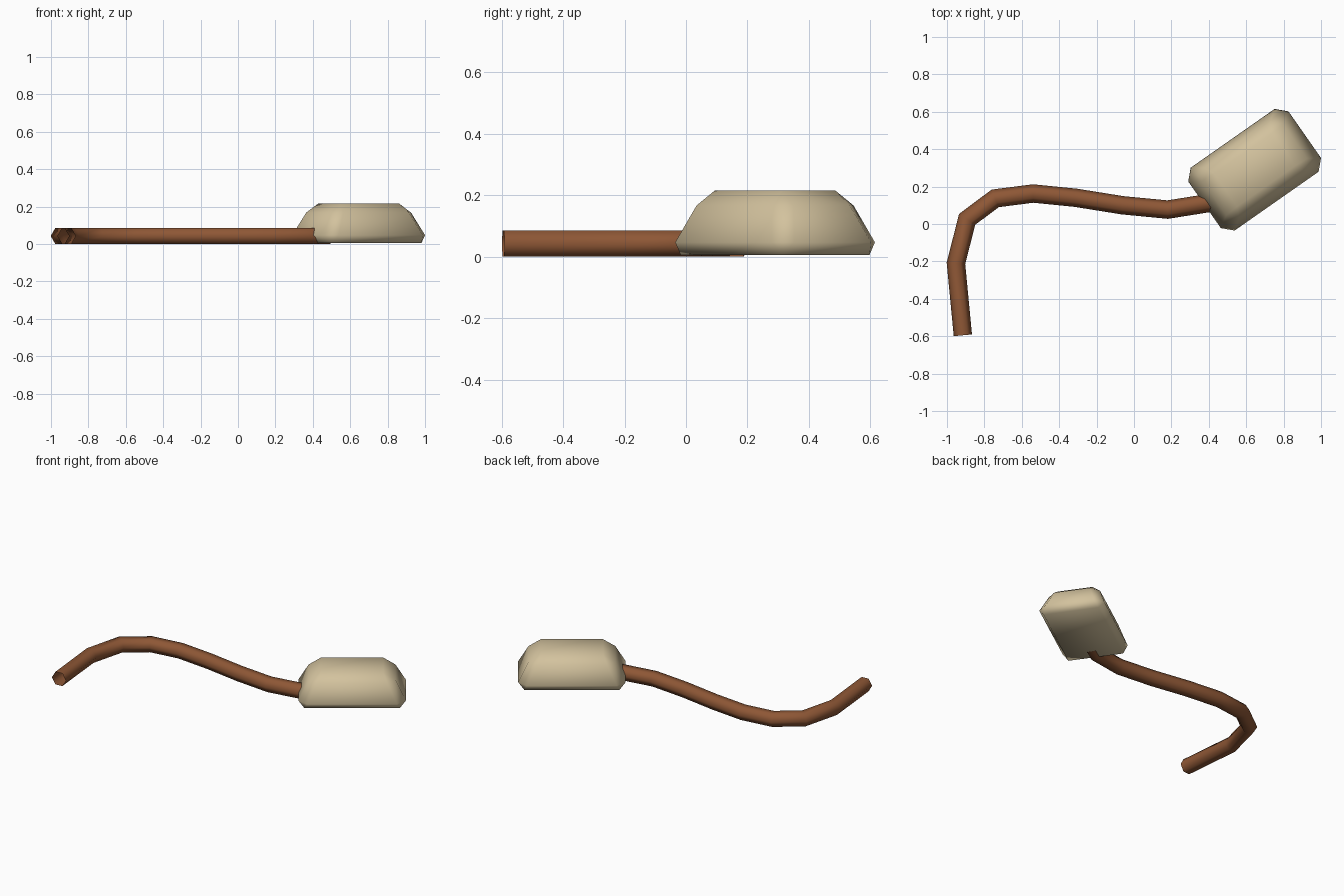
import bpy, bmesh, math
from mathutils import Vector

if "Cube" in bpy.data.objects:
    bpy.data.objects.remove(bpy.data.objects["Cube"])


def material(name, rgb):
    m = bpy.data.materials.new(name)
    m.diffuse_color = (*rgb, 1)
    m.use_nodes = True
    m.node_tree.nodes["Principled BSDF"].inputs["Base Color"].default_value = m.diffuse_color
    return m


def finish(name, bm, mat):
    bmesh.ops.recalc_face_normals(bm, faces=bm.faces)
    for f in bm.faces:
        f.smooth = True
    me = bpy.data.meshes.new(name)
    bm.to_mesh(me)
    bm.free()
    me.materials.append(mat)
    ob = bpy.data.objects.new(name, me)
    bpy.context.collection.objects.link(ob)
    return ob


cream = material("cream", (0.65, 0.54, 0.34))
brown = material("brown", (0.27, 0.095, 0.036))

# Body: tapered block with chamfered edges and corners
SIGNS = [(1, 1), (-1, 1), (-1, -1), (1, -1)]
bm = bmesh.new()


def rect(a, b, z):
    return [bm.verts.new((sx * a, sy * b, z)) for sx, sy in SIGNS]


def cut_rect(a, b, c, z):
    ring = []
    for sx, sy in SIGNS:
        pair = [(sx * a, sy * (b - c), z), (sx * (a - c), sy * b, z)]
        if sx * sy < 0:
            pair.reverse()
        ring += [bm.verts.new(p) for p in pair]
    return ring


def join_cap(r4, r8):
    bm.faces.new(r4)
    for k in range(4):
        n = (k + 1) % 4
        bm.faces.new((r4[k], r8[2 * k], r8[2 * k + 1]))
        bm.faces.new((r4[k], r8[2 * k + 1], r8[2 * n], r4[n]))


bottom = rect(0.29, 0.172, 0.005)
lower = cut_rect(0.327, 0.205, 0.053, 0.047)
upper = cut_rect(0.264, 0.162, 0.05, 0.167)
top = rect(0.19, 0.107, 0.215)
join_cap(bottom, lower)
join_cap(top, upper)
for i in range(8):
    j = (i + 1) % 8
    bm.faces.new((lower[i], lower[j], upper[j], upper[i]))
body = finish("body", bm, cream)
body.location = (0.645, 0.29, 0)
body.rotation_euler.z = math.radians(35)

# Cable: open six-sided tube along a flat path, with mitred joints
PATH = [(-0.915, -0.595), (-0.952, -0.21), (-0.892, 0.025), (-0.742, 0.137),
        (-0.54, 0.163), (-0.31, 0.14), (-0.06, 0.1), (0.18, 0.077),
        (0.40, 0.112), (0.48, 0.165)]
R = 0.049
pts = [Vector((x, y, R * math.sqrt(3) / 2)) for x, y in PATH]
bm = bmesh.new()
rings = []
for i, p in enumerate(pts):
    d0 = (p - pts[max(i - 1, 0)]).normalized()
    d1 = (pts[min(i + 1, len(pts) - 1)] - p).normalized()
    t = (d0 + d1).normalized()
    side = Vector((t.y, -t.x, 0))
    miter = 1 / max(0.5, t.dot(d1 if i == 0 else d0))
    rings.append([bm.verts.new(p + side * R * miter * math.cos(k * math.pi / 3)
                               + Vector((0, 0, R * math.sin(k * math.pi / 3))))
                  for k in range(6)])
for a, b in zip(rings, rings[1:]):
    for k in range(6):
        n = (k + 1) % 6
        bm.faces.new((a[k], a[n], b[n], b[k]))
finish("cable", bm, brown)
